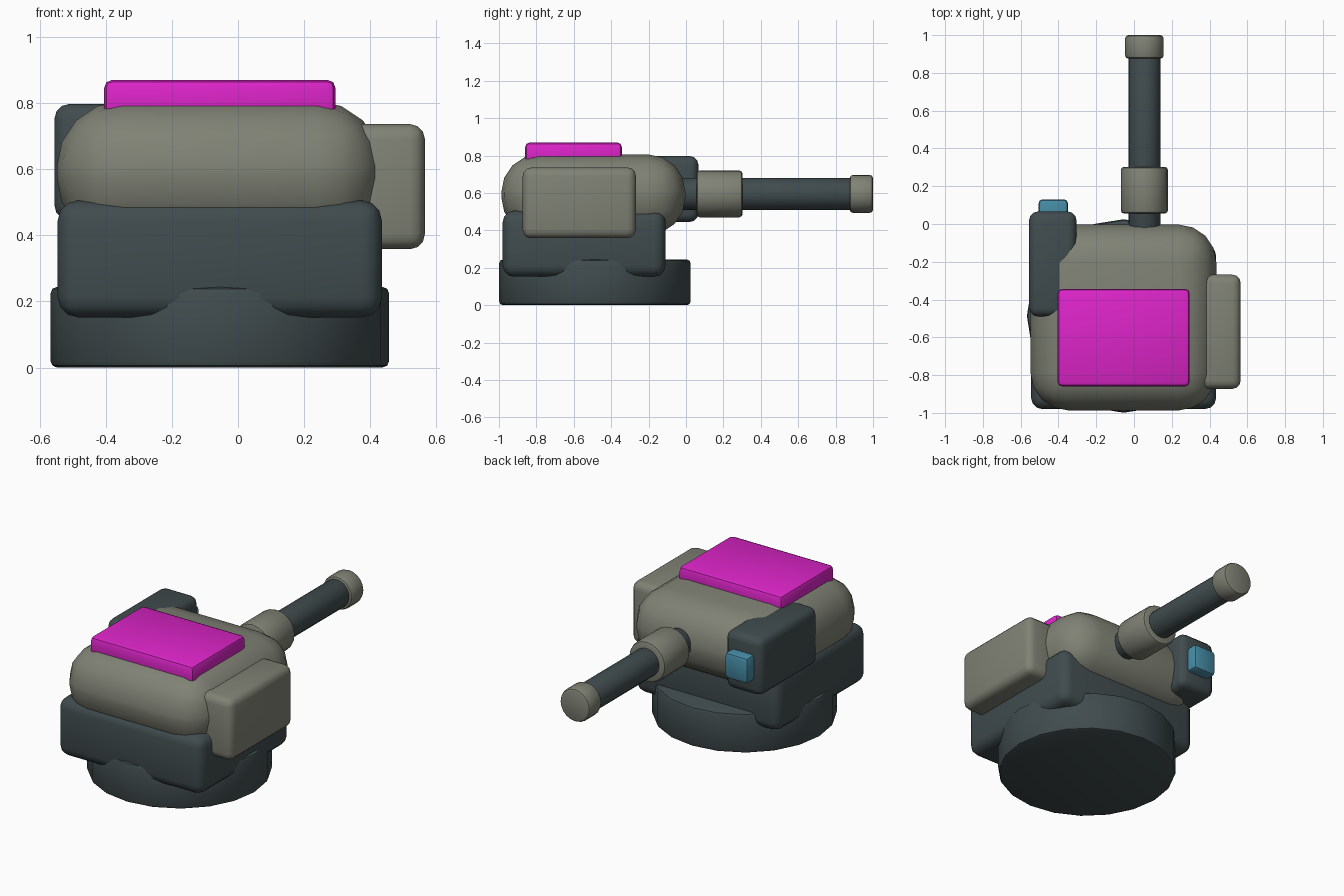
import bpy
from math import radians
from mathutils import Vector

cube = bpy.data.objects.get("Cube")
if cube:
    bpy.data.objects.remove(cube, do_unlink=True)


def material(name, rgb):
    m = bpy.data.materials.new(name)
    m.use_nodes = True
    m.diffuse_color = (*rgb, 1)
    bsdf = m.node_tree.nodes["Principled BSDF"]
    bsdf.inputs["Base Color"].default_value = (*rgb, 1)
    bsdf.inputs["Roughness"].default_value = 0.7
    return m


DARK = material("dark slate", (0.052, 0.072, 0.076))
GREY = material("olive grey", (0.216, 0.223, 0.178))
PINK = material("magenta", (0.72, 0.018, 0.58))
BLUE = material("lens blue", (0.061, 0.262, 0.376))


def finish(obj, name, mat, bevel, segments):
    """Name, colour, bevel and smooth a part."""
    obj.name = obj.data.name = name
    obj.data.materials.append(mat)
    bpy.ops.object.transform_apply(location=False, rotation=True, scale=True)
    mod = obj.modifiers.new("rounded edges", 'BEVEL')
    mod.width = bevel
    mod.segments = segments
    mod.limit_method = 'ANGLE'
    mod.angle_limit = radians(40)
    bpy.ops.object.modifier_apply(modifier=mod.name)
    bpy.ops.object.shade_smooth_by_angle(angle=radians(40))


def box(name, mat, low, high, bevel, segments=3):
    """Rounded box between two opposite corners."""
    low, high = Vector(low), Vector(high)
    bpy.ops.mesh.primitive_cube_add(size=1, location=(low + high) / 2)
    obj = bpy.context.object
    obj.scale = high - low
    finish(obj, name, mat, bevel, segments)


def drum(name, mat, radius, centre, length, bevel, tilt=0):
    """Bevelled cylinder, upright or tilted about x."""
    bpy.ops.mesh.primitive_cylinder_add(
        vertices=20, radius=radius, depth=length, location=centre,
        rotation=(radians(tilt), 0, 0))
    finish(bpy.context.object, name, mat, bevel, 2)


# Mount: round base with a block on it
drum("round_base", DARK, 0.512, (-0.055, -0.487, 0.122), 0.244, 0.02)
box("mount_block", DARK, (-0.545, -0.98, 0.152), (0.435, -0.11, 0.505), 0.06)

# Rounded turret body and its roof plate
box("turret_body", GREY, (-0.548, -0.987, 0.375), (0.436, -0.003, 0.806), 0.2, 4)
box("roof_plate", PINK, (-0.405, -0.86, 0.74), (0.295, -0.343, 0.87), 0.025, 2)

# Side boxes
box("ammo_box", GREY, (0.33, -0.873, 0.358), (0.565, -0.268, 0.736), 0.045)
box("sensor_box", DARK, (-0.555, -0.49, 0.445), (-0.305, 0.066, 0.797), 0.045)
box("sensor_lens", BLUE, (-0.505, 0.0, 0.54), (-0.35, 0.13, 0.698), 0.02, 2)

# Barrel along +y: name, colour, radius, start, end
for name, mat, radius, start, end in (
        ("barrel", DARK, 0.085, -0.06, 0.95),
        ("barrel_collar", GREY, 0.125, 0.055, 0.303),
        ("muzzle", GREY, 0.102, 0.875, 1.0)):
    drum(name, mat, radius, (0.055, (start + end) / 2, 0.595),
         end - start, 0.018, tilt=90)
